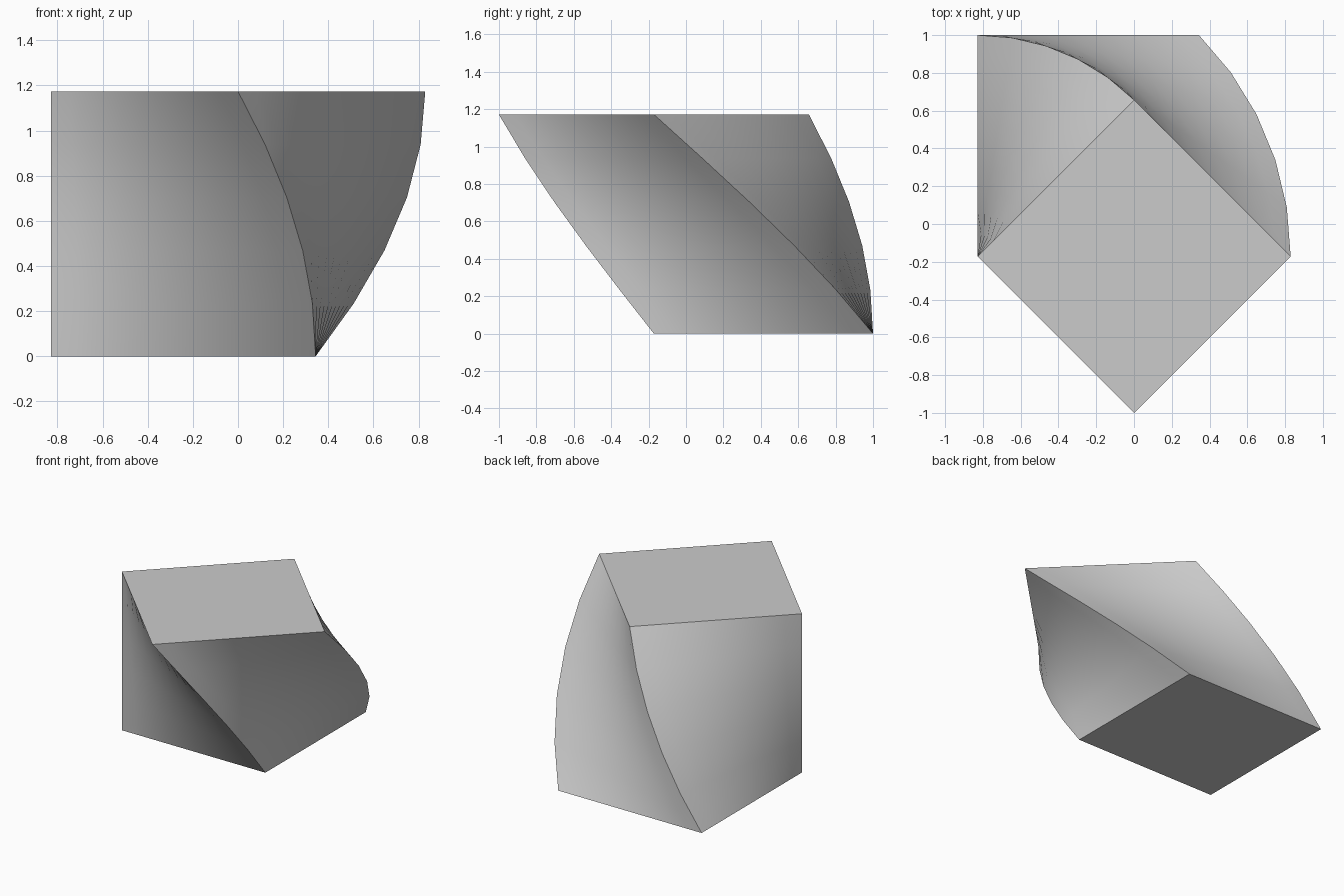
import bpy
import bmesh
from math import radians
from mathutils import Matrix, Vector

old = bpy.data.objects.get("Cube")
if old:
    bpy.data.objects.remove(old, do_unlink=True)

SIDE = 1.172                          # edge of the square and height of the block
PIVOT = Vector((-0.828, -0.172, 0))   # vertical edge the twist turns about
LAYERS, COLUMNS = 5, 10
TWIST = radians(-45)

# Outline of the square, with its sides divided into columns
corners = [Vector(c) * SIDE for c in ((0, 0, 0), (1, 0, 0), (1, 1, 0), (0, 1, 0))]
outline = [a.lerp(b, i / COLUMNS)
           for a, b in zip(corners, corners[1:] + corners[:1])
           for i in range(COLUMNS)]

# Stack of rings, each turned a little further about the pivot
bm = bmesh.new()
rings = []
for k in range(LAYERS + 1):
    t = k / LAYERS
    place = Matrix.Translation(PIVOT + Vector((0, 0, SIDE * t))) @ Matrix.Rotation(TWIST * t, 4, 'Z')
    rings.append([bm.verts.new(place @ p) for p in outline])

# Twisted walls
n = len(outline)
for low, high in zip(rings, rings[1:]):
    for i in range(n):
        j = (i + 1) % n
        bm.faces.new((low[i], low[j], high[j], high[i]))

# Flat bottom and top
bm.faces.new(rings[0][::-1])
bm.faces.new(rings[-1])
bmesh.ops.recalc_face_normals(bm, faces=bm.faces)

mesh = bpy.data.meshes.new("twisted_block")
bm.to_mesh(mesh)
bm.free()
block = bpy.data.objects.new("twisted_block", mesh)
bpy.context.collection.objects.link(block)

# Plain grey
grey = bpy.data.materials.new("light_grey")
grey.use_nodes = True
colour = (0.6, 0.6, 0.6, 1)
grey.diffuse_color = colour
grey.node_tree.nodes["Principled BSDF"].inputs["Base Color"].default_value = colour
mesh.materials.append(grey)

# Smooth walls with crisp outer edges
bpy.ops.object.select_all(action='DESELECT')
block.select_set(True)
bpy.context.view_layer.objects.active = block
bpy.ops.object.shade_smooth_by_angle(angle=radians(30))
